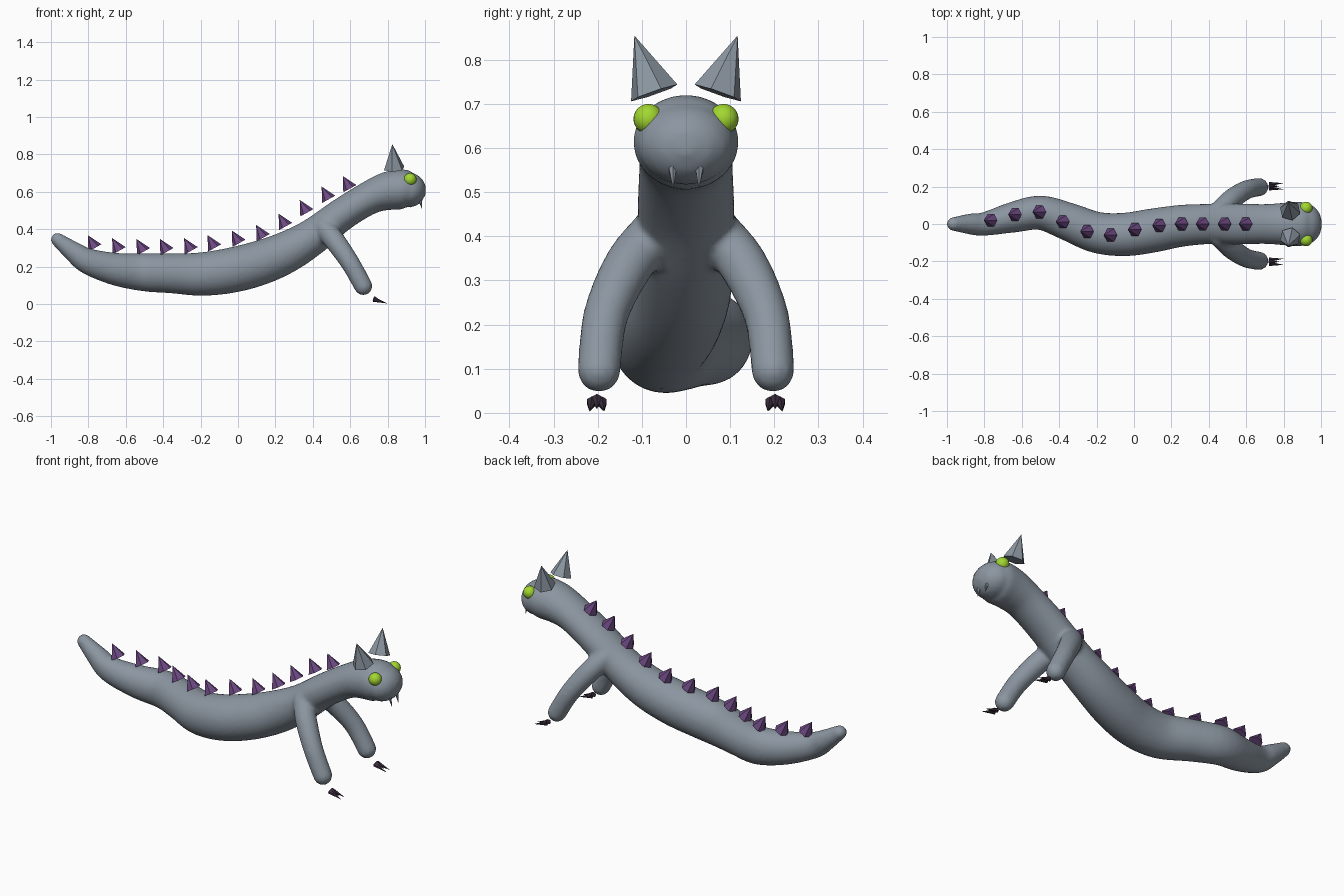
import bpy, bmesh, math
from mathutils import Vector

cube = bpy.data.objects.get("Cube")
if cube:
    bpy.data.objects.remove(cube, do_unlink=True)


def material(name, rgb):
    m = bpy.data.materials.new(name)
    m.use_nodes = True
    m.diffuse_color = (*rgb, 1)
    m.node_tree.nodes["Principled BSDF"].inputs["Base Color"].default_value = (*rgb, 1)
    return m


GREY = material("slate grey", (0.26, 0.305, 0.355))
PURPLE = material("spine purple", (0.15, 0.065, 0.22))
GREEN = material("eye green", (0.36, 0.68, 0.03))
DARK = material("claw dark", (0.045, 0.028, 0.05))


def finish(bm, name, mat, smooth=False):
    bmesh.ops.recalc_face_normals(bm, faces=bm.faces)
    me = bpy.data.meshes.new(name)
    bm.to_mesh(me)
    bm.free()
    me.materials.append(mat)
    ob = bpy.data.objects.new(name, me)
    bpy.context.collection.objects.link(ob)
    for p in me.polygons:
        p.use_smooth = smooth
    return ob


def catmull(a, b, c, d, t):
    return 0.5 * (2 * b + (c - a) * t + (2 * a - 5 * b + 4 * c - d) * t * t
                  + (3 * b - a - 3 * c + d) * t ** 3)


def tube(bm, stations, steps=5, sides=28):
    """Loft rings through (x, y, z, radius, width factor) with round caps."""
    pts = [Vector(s) for s in stations]
    ext = [pts[0]] + pts + [pts[-1]]
    path = [catmull(*ext[i:i + 4], k / steps)
            for i in range(len(pts) - 1) for k in range(steps)] + [pts[-1]]
    centres = [Vector(p[:3]) for p in path]
    rings = []

    def ring(c, tangent, r, w):
        side = Vector((0, 0, 1)).cross(tangent).normalized()
        up = tangent.cross(side)
        rings.append([bm.verts.new(c + side * r * w * math.cos(a) + up * r * math.sin(a))
                      for a in (math.tau * k / sides for k in range(sides))])

    n = len(path)
    for i, p in enumerate(path):
        t = (centres[min(i + 1, n - 1)] - centres[max(i - 1, 0)]).normalized()
        caps = [math.radians(d) for d in (85, 60, 40, 20)]
        if i == 0:
            for a in caps:
                ring(centres[i] - t * p[3] * math.sin(a), t, p[3] * math.cos(a), p[4])
        ring(centres[i], t, p[3], p[4])
        if i == n - 1:
            for a in reversed(caps):
                ring(centres[i] + t * p[3] * math.sin(a), t, p[3] * math.cos(a), p[4])
    for a, b in zip(rings, rings[1:]):
        for k in range(sides):
            j = (k + 1) % sides
            bm.faces.new((a[k], a[j], b[j], b[k]))
    bm.faces.new(rings[0])
    bm.faces.new(rings[-1])


def cone(name, base, tip, radius, mat, sides=6):
    base, tip = Vector(base), Vector(tip)
    axis = tip - base
    bm = bmesh.new()
    bmesh.ops.create_cone(bm, cap_ends=True, segments=sides, radius1=radius,
                          radius2=0, depth=axis.length)
    rot = axis.to_track_quat('Z', 'Y').to_matrix()
    for v in bm.verts:
        v.co = rot @ v.co + (base + tip) / 2
    return finish(bm, name, mat)


# Body with both legs, fused into one smooth skin
bm = bmesh.new()
tube(bm, [
    (-0.965, 0, 0.345, 0.037, 1), (-0.88, 0, 0.28, 0.055, 1),
    (-0.8, 0, 0.228, 0.07, 0.9), (-0.65, 0.035, 0.186, 0.088, 0.93),
    (-0.5, 0.06, 0.17, 0.102, 0.9), (-0.35, 0.012, 0.164, 0.107, 0.95),
    (-0.2, -0.045, 0.16, 0.116, 0.95), (-0.05, -0.056, 0.178, 0.121, 0.96),
    (0.1, -0.035, 0.215, 0.12, 0.98), (0.25, -0.01, 0.273, 0.112, 1),
    (0.4, 0, 0.36, 0.098, 1.1), (0.55, 0, 0.475, 0.088, 1.25),
    (0.7, 0, 0.567, 0.089, 1.2), (0.8, 0, 0.604, 0.103, 1.1),
    (0.88, 0, 0.614, 0.107, 1.12), (0.912, 0, 0.61, 0.094, 1.2)])
for s in (1, -1):
    tube(bm, [(0.46, 0.07 * s, 0.41, 0.055, 1), (0.52, 0.13 * s, 0.335, 0.056, 1),
              (0.6, 0.182 * s, 0.22, 0.051, 1), (0.67, 0.197 * s, 0.095, 0.049, 1)])
body = finish(bm, "body", GREY, True)
skin = body.modifiers.new("fuse", 'REMESH')
skin.mode = 'VOXEL'
skin.voxel_size = 0.011
skin.use_smooth_shade = True
relax = body.modifiers.new("relax", 'SMOOTH')
relax.factor = 0.5
relax.iterations = 6

# Row of back spines, leaning toward the tail
spines = [(-0.765, 0.02, 0.3), (-0.635, 0.05, 0.285), (-0.505, 0.065, 0.28),
          (-0.38, 0.012, 0.28), (-0.25, -0.04, 0.285), (-0.125, -0.06, 0.3),
          (0.005, -0.03, 0.325), (0.135, -0.008, 0.355), (0.255, 0, 0.415),
          (0.368, 0, 0.488), (0.485, 0, 0.56), (0.598, 0, 0.617)]
for i, (x, y, z) in enumerate(spines):
    cone(f"back_spine_{i + 1}", (x, y, z), (x - 0.038, y, z + 0.068), 0.04, PURPLE)

# Paired head and foot details
for side, s in (("left", 1), ("right", -1)):
    cone(f"{side}_ear", (0.835, 0.072 * s, 0.725), (0.825, 0.117 * s, 0.855), 0.057, GREY)
    cone(f"{side}_fang", (0.972, 0.031 * s, 0.565), (0.985, 0.029 * s, 0.505), 0.012, GREY)
    bm = bmesh.new()
    bmesh.ops.create_uvsphere(bm, u_segments=24, v_segments=14, radius=0.034)
    bmesh.ops.translate(bm, verts=bm.verts, vec=(0.92, 0.085 * s, 0.666))
    finish(bm, f"{side}_eye", GREEN, True)
    for k, dy in enumerate((-0.011, 0, 0.011)):
        lift = 0.006 if dy == 0 else 0
        cone(f"{side}_claw_{k + 1}", (0.724, 0.202 * s + dy, 0.025 + lift),
             (0.8 - lift * 4, 0.202 * s + dy * 1.5, 0.003 + lift), 0.013, DARK)
